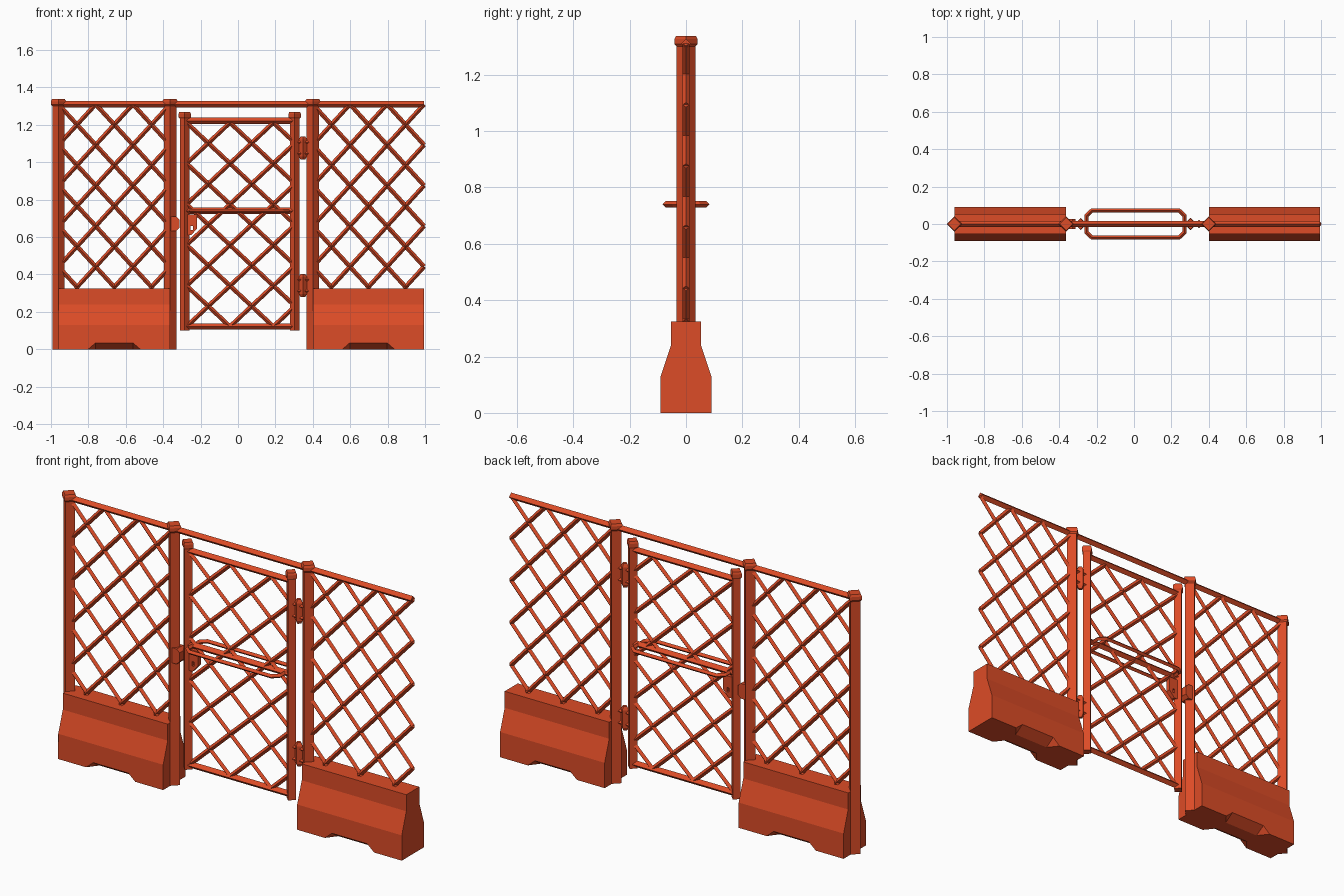
import bpy, bmesh, math
from mathutils import Vector

cube = bpy.data.objects.get("Cube")
if cube:
    bpy.data.objects.remove(cube, do_unlink=True)

paint = bpy.data.materials.new("orange_red_paint")
paint.use_nodes = True
COLOR = (0.72, 0.072, 0.02, 1)
paint.diffuse_color = COLOR
paint.node_tree.nodes["Principled BSDF"].inputs["Base Color"].default_value = COLOR


def finish(name, bm):
    bmesh.ops.recalc_face_normals(bm, faces=bm.faces)
    mesh = bpy.data.meshes.new(name)
    bm.to_mesh(mesh)
    bm.free()
    mesh.materials.append(paint)
    obj = bpy.data.objects.new(name, mesh)
    bpy.context.collection.objects.link(obj)
    return obj


def skin(bm, rings, closed=False):
    """Bridge rings of points; cap the ends unless the rings form a loop."""
    loops = [[bm.verts.new(p) for p in ring] for ring in rings]
    n = len(loops[0])
    pairs = list(zip(loops, loops[1:]))
    if closed:
        pairs.append((loops[-1], loops[0]))
    else:
        bm.faces.new(loops[0])
        bm.faces.new(loops[-1])
    for a, b in pairs:
        for i in range(n):
            j = (i + 1) % n
            bm.faces.new((a[i], a[j], b[j], b[i]))


def add_rod(bm, a, b, r):
    """Diamond-section rod lying in the fence plane."""
    a, b = Vector(a), Vector(b)
    side = Vector((0, 1, 0))
    up = (b - a).normalized().cross(side)
    skin(bm, [[p + o * r for o in (side, up, -side, -up)] for p in (a, b)])


def rod(name, a, b, r):
    bm = bmesh.new()
    add_rod(bm, a, b, r)
    return finish(name, bm)


def turned(name, x, profile, sides=4):
    """Upright stack of polygon rings given as (radius, height)."""
    bm = bmesh.new()
    angles = [math.tau * i / sides for i in range(sides)]
    skin(bm, [[(x + r * math.cos(t), r * math.sin(t), z) for t in angles] for r, z in profile])
    return finish(name, bm)


def plate(name, outline, depth):
    """Outline in x and z, extruded evenly to both sides of the fence plane."""
    bm = bmesh.new()
    skin(bm, [[(x, y, z) for x, z in outline] for y in (-depth, depth)])
    return finish(name, bm)


def cut(target, cutter):
    mod = target.modifiers.new("cut", "BOOLEAN")
    mod.operation, mod.solver, mod.object = "DIFFERENCE", "EXACT", cutter
    deps = bpy.context.evaluated_depsgraph_get()
    mesh = bpy.data.meshes.new_from_object(target.evaluated_get(deps))
    target.modifiers.clear()
    target.data = mesh
    bpy.data.objects.remove(cutter, do_unlink=True)


def lattice(name, x0, x1, z0, z1, node_x, px, pz, r=0.012):
    """Crossing diagonals with a node at (node_x, z1), clipped to a rectangle."""
    bm = bmesh.new()
    slope = pz / px
    for s in (-slope, slope):
        for k in range(-8, 9):
            nx = node_x + k * px
            ends = sorted(nx + (z - z1) / s for z in (z0, z1))
            a, b = max(ends[0], x0), min(ends[1], x1)
            if b - a > 0.01:
                add_rod(bm, (a, 0, z1 + s * (a - nx)), (b, 0, z1 + s * (b - nx)), r)
    return finish(name, bm)


def post(name, x, z0, z1, r, cap):
    turned(name, x, [(r, z0), (r, z1)])
    turned(name + "_cap", x, [(r, z1 - 0.012), (cap, z1 - 0.004), (cap, z1 + 0.014),
                              (cap * 0.85, z1 + 0.025)])


# Concrete-style barrier bases with a sloped recess under each long side
def barrier(name, x0, x1):
    half = [(0.09, 0), (0.09, 0.13), (0.053, 0.24), (0.053, 0.325)]
    section = half + [(-y, z) for y, z in reversed(half)]
    bm = bmesh.new()
    skin(bm, [[(x, y, z) for y, z in section] for x in (x0, x1)])
    body = finish(name, bm)
    mid = (x0 + x1) / 2
    for side in (-1, 1):
        bm = bmesh.new()
        skin(bm, [[(mid - w, side * y, z) for w, y, z in
                   ((d * 0.15, 0.1, -0.002), (d * 0.10, 0.1, 0.041), (d * 0.10, 0.035, -0.002))]
                  for d in (-1, 1)])
        cut(body, finish("recess_cutter", bm))


POSTS = {"right_end_post": -0.96, "latch_post": -0.363, "hinge_post": 0.40}
END = 0.995
barrier("right_barrier", -0.96, -0.363)
barrier("left_barrier", 0.40, END)

# Fixed frame
for name, x in POSTS.items():
    post(name, x, 0, 1.312, 0.033, 0.041)
rod("top_rail", (-0.96, 0, 1.31), (END, 0, 1.31), 0.017)
lattice("right_lattice", -0.96, -0.363, 0.325, 1.31, -0.96, 0.199, 0.217)
lattice("left_lattice", 0.40, END, 0.325, 1.31, 0.40, 0.1983, 0.217)

# Gate leaf
GL, GR = -0.285, 0.303
for name, x in (("gate_latch_post", GL), ("gate_hinge_post", GR)):
    post(name, x, 0.10, 1.245, 0.026, 0.033)
for name, z in (("gate_top_rail", 1.222), ("gate_middle_rail", 0.74), ("gate_bottom_rail", 0.122)):
    rod(name, (GL, 0, z), (GR, 0, z), 0.017)
lattice("gate_lattice", GL, GR, 0.122, 1.212, -0.275, 0.232, 0.218)

# Push bar: mitred diamond-section loop around the gate
quarter = [(0.262, 0.045), (0.232, 0.073)]
corner = quarter + [(-x, y) for x, y in reversed(quarter)]
path = [Vector(p) for p in corner + [(-x, -y) for x, y in corner]]
rings = []
for i, p in enumerate(path):
    d0 = (p - path[i - 1]).normalized()
    d1 = (path[(i + 1) % len(path)] - p).normalized()
    n0, n1 = Vector((d0.y, -d0.x)), Vector((d1.y, -d1.x))
    m = (n0 + n1) / (1 + n0.dot(n1)) * 0.011
    c = Vector((p.x + 0.008, p.y, 0.74))
    out, up = Vector((m.x, m.y, 0)), Vector((0, 0, 0.011))
    rings.append([c + out, c + up, c - out, c - up])
bm = bmesh.new()
skin(bm, rings, closed=True)
finish("push_bar", bm)

# Lock plate with a keyhole, and the catch on the fixed post
lock = plate("lock_plate", [(-0.285, 0.72), (-0.22, 0.72), (-0.22, 0.645),
                            (-0.25, 0.61), (-0.285, 0.61)], 0.012)
cut(lock, plate("keyhole_cutter", [(-0.253, 0.638), (-0.241, 0.638),
                                   (-0.241, 0.66), (-0.253, 0.66)], 0.05))
plate("latch_catch", [(-0.365, 0.71), (-0.33, 0.71), (-0.314, 0.695), (-0.314, 0.65),
                      (-0.33, 0.632), (-0.365, 0.632)], 0.027)

# Hinges
for name, z in (("upper_hinge", 1.077), ("lower_hinge", 0.342)):
    turned(name, 0.347, [(0.012, z - 0.062), (0.022, z - 0.045),
                         (0.022, z + 0.045), (0.012, z + 0.062)])
    for dz in (-0.03, 0.03):
        rod(name + "_arm", (GR, 0, z + dz), (0.40, 0, z + dz), 0.012)
